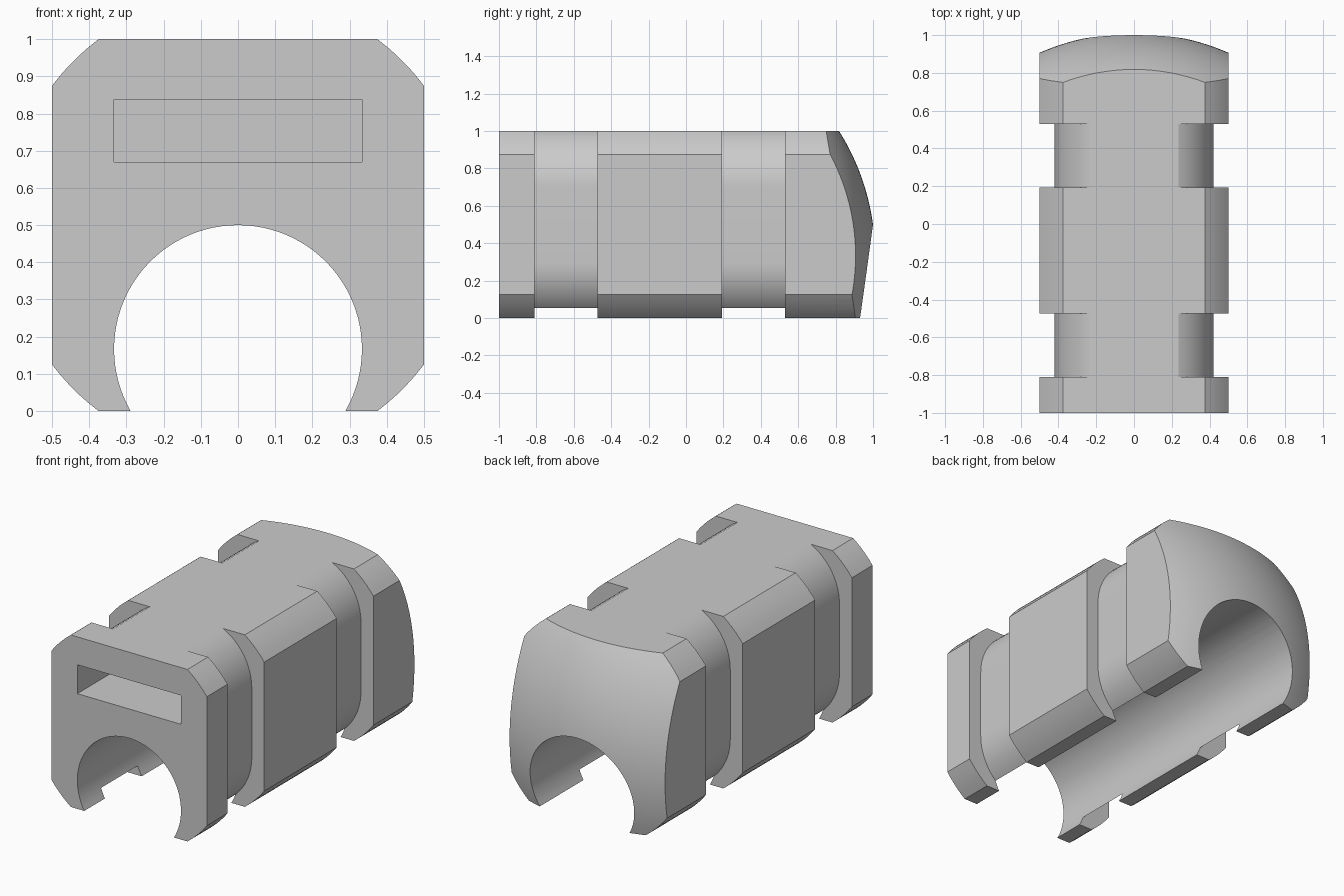
import bpy
import bmesh
from math import sin, cos, asin, atan2, radians, sqrt
from mathutils import Matrix, Vector

if "Cube" in bpy.data.objects:
    bpy.data.objects.remove(bpy.data.objects["Cube"], do_unlink=True)

grey = bpy.data.materials.new("plain grey")
grey.use_nodes = True
colour = (0.6, 0.6, 0.6, 1)
grey.diffuse_color = colour
grey.node_tree.nodes["Principled BSDF"].inputs["Base Color"].default_value = colour


def arc(cx, cz, r, start, end, steps):
    """Points on an arc in the xz plane, angles in radians from +x."""
    return [(cx + r * cos(start + (end - start) * i / steps),
             cz + r * sin(start + (end - start) * i / steps)) for i in range(steps + 1)]


def add_object(name, bm):
    bmesh.ops.recalc_face_normals(bm, faces=bm.faces)
    mesh = bpy.data.meshes.new(name)
    bm.to_mesh(mesh)
    bm.free()
    mesh.materials.append(grey)
    obj = bpy.data.objects.new(name, mesh)
    bpy.context.collection.objects.link(obj)
    return obj


def prism(name, outline, y0, y1):
    """Extrude an xz outline from y0 to y1."""
    bm = bmesh.new()
    face = bm.faces.new([bm.verts.new((x, y0, z)) for x, z in outline])
    grown = bmesh.ops.extrude_face_region(bm, geom=[face])["geom"]
    moved = [v for v in grown if isinstance(v, bmesh.types.BMVert)]
    bmesh.ops.translate(bm, verts=moved, vec=Vector((0, y1 - y0, 0)))
    return add_object(name, bm)


def cut(target, cutter, operation="DIFFERENCE"):
    cutter.hide_render = True
    mod = target.modifiers.new("cut", "BOOLEAN")
    mod.operation = operation
    mod.solver = "EXACT"
    mod.object = cutter
    bpy.context.view_layer.objects.active = target
    bpy.ops.object.modifier_apply(modifier=mod.name)
    bpy.data.objects.remove(cutter, do_unlink=True)


# Body: rounded-corner block with a round channel open at the bottom
corner = atan2(0.375, 0.5)
quarter = radians(90)
bore = 1 / 3
mouth = asin(0.5)
outline = arc(0, 0.5, 0.625, -quarter + corner, -corner, 5)
outline += arc(0, 0.5, 0.625, corner, quarter - corner, 5)
outline += [(-x, z) for x, z in reversed(outline)]
outline += arc(0, bore / 2, bore, 2 * quarter + mouth, -mouth, 64)
body = prism("body", outline, -1, 1.1)

# Domed back end
bm = bmesh.new()
bmesh.ops.create_uvsphere(
    bm, u_segments=160, v_segments=100, radius=1.25,
    matrix=Matrix.Translation((0, -0.239, bore)) @ Matrix.Rotation(quarter, 4, "X"))
cut(body, add_object("dome_cutter", bm), "INTERSECT")

# Rectangular slot in the front
slot = [(-bore, 0.67), (bore, 0.67), (bore, 0.838), (-bore, 0.838)]
cut(body, prism("slot_cutter", slot, -1.2, 0.5))

# Two strap grooves on each side, with rounded floors
floor_x, top_x = 0.42, 0.235
cx = floor_x - bore
rise = sqrt(bore ** 2 - (top_x - cx) ** 2)
sweep = atan2(rise, top_x - cx)
floor = arc(cx, 1 - rise, bore, sweep, 0, 16) + arc(cx, rise, bore, 0, -sweep, 16)
groove = [(top_x, 1.2)] + floor + [(top_x, -0.2), (0.8, -0.2), (0.8, 1.2)]
for side in (-1, 1):
    for y in (-0.81, 0.193):
        cut(body, prism("groove_cutter", [(side * x, z) for x, z in groove], y, y + 0.337))

# Smooth curves, crisp edges
bpy.ops.object.select_all(action="DESELECT")
body.select_set(True)
bpy.context.view_layer.objects.active = body
bpy.ops.object.shade_smooth_by_angle(angle=radians(18))
